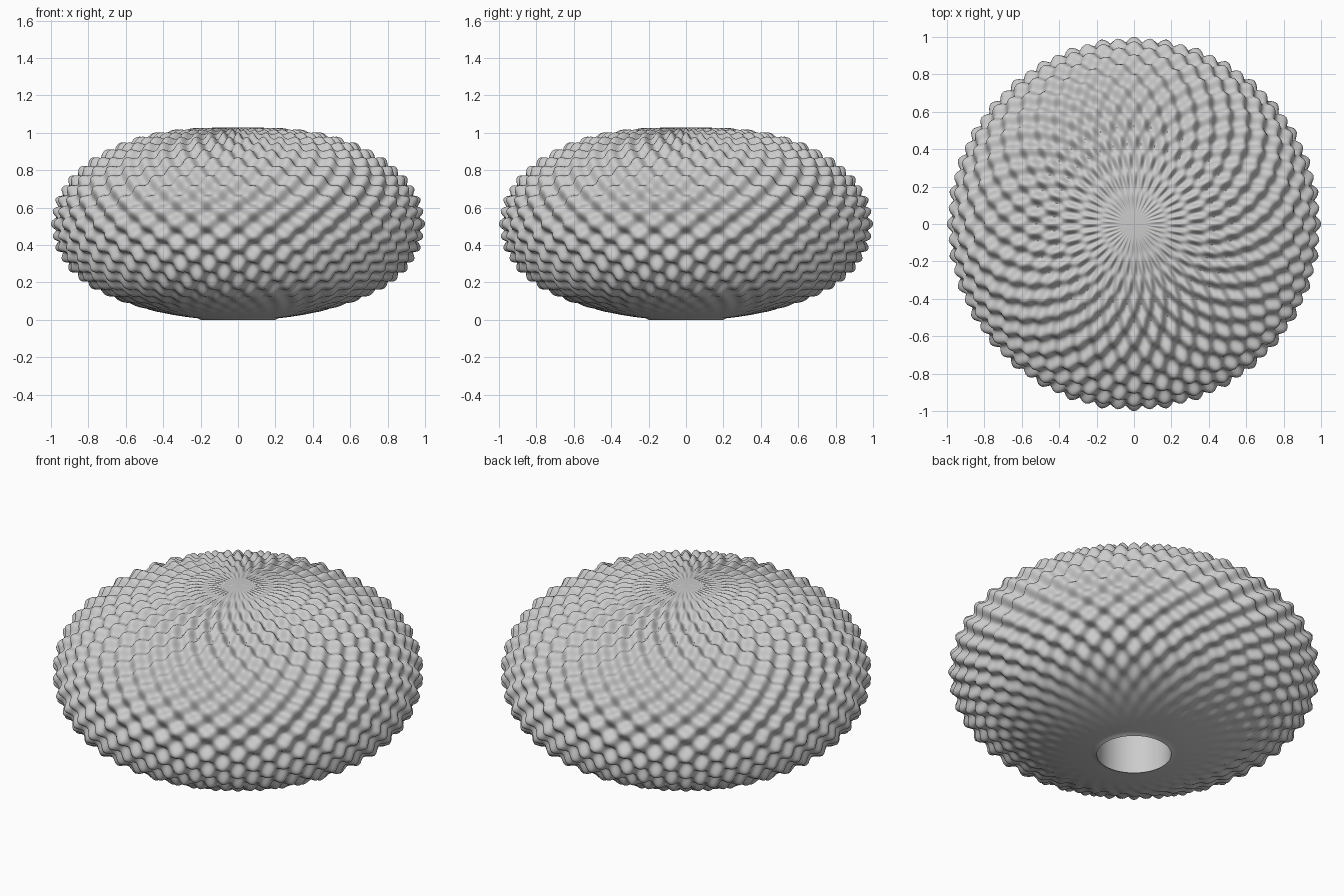
import bpy, bmesh
from math import sin, cos, pi, asin

if "Cube" in bpy.data.objects:
    bpy.data.objects.remove(bpy.data.objects["Cube"])

A, B, CZ = 0.973, 0.515, 0.513     # half width, half height, centre height
POW = 2 / 2.1                      # slightly fuller than an ellipse
HOLE = 0.2                         # socket radius
AROUND, ROWS, AMP = 36, 14, 0.028  # bump lattice
NS, NR = 432, 180                  # mesh resolution


def smooth(lo, hi, x):
    t = max(0.0, min(1.0, (x - lo) / (hi - lo)))
    return t * t * (3 - 2 * t)


def point(phi, th):
    # squashed globe, swollen outward by staggered bumps
    s, c = max(sin(phi), 0.0) ** POW, abs(cos(phi)) ** POW
    c = c if phi < pi / 2 else -c
    r, z = A * s, CZ + B * c
    fade = smooth(0.0, 0.28, z) * smooth(0.0, 0.6, r)
    bump = AMP * fade * cos(AROUND * th) * cos(2 * ROWS * phi)
    nx, nz = s / A, c / B
    n = (nx * nx + nz * nz) ** 0.5
    r += bump * nx / n
    z += bump * nz / n
    return (r * cos(th), r * sin(th), max(z, 0.0))


def ring(bm, fn):
    return [bm.verts.new(fn(2 * pi * i / NS)) for i in range(NS)]


def bridge(bm, a, b):
    for i in range(NS):
        j = (i + 1) % NS
        bm.faces.new((a[i], b[i], b[j], a[j]))


bm = bmesh.new()
end = pi - asin((HOLE / A) ** (1 / POW))

# bumpy outer shell
top = bm.verts.new((0, 0, CZ + B))
rings = []
for k in range(1, NR + 1):
    phi = end * k / NR
    rings.append(ring(bm, lambda th: point(phi, th)))
for i in range(NS):
    bm.faces.new((top, rings[0][i], rings[0][(i + 1) % NS]))
for a, b in zip(rings, rings[1:]):
    bridge(bm, a, b)

# straight socket in the underside, closed inside
for v in rings[-1]:
    v.co.z = 0.0
inner = ring(bm, lambda th: (HOLE * cos(th), HOLE * sin(th), 0.5))
bridge(bm, rings[-1], inner)
bm.faces.new(inner)

bmesh.ops.recalc_face_normals(bm, faces=bm.faces)
mesh = bpy.data.meshes.new("bumpy_globe")
bm.to_mesh(mesh)
bm.free()
obj = bpy.data.objects.new("bumpy_globe", mesh)
bpy.context.collection.objects.link(obj)
bpy.context.view_layer.objects.active = obj
obj.select_set(True)
bpy.ops.object.shade_smooth_by_angle(angle=pi / 4)
